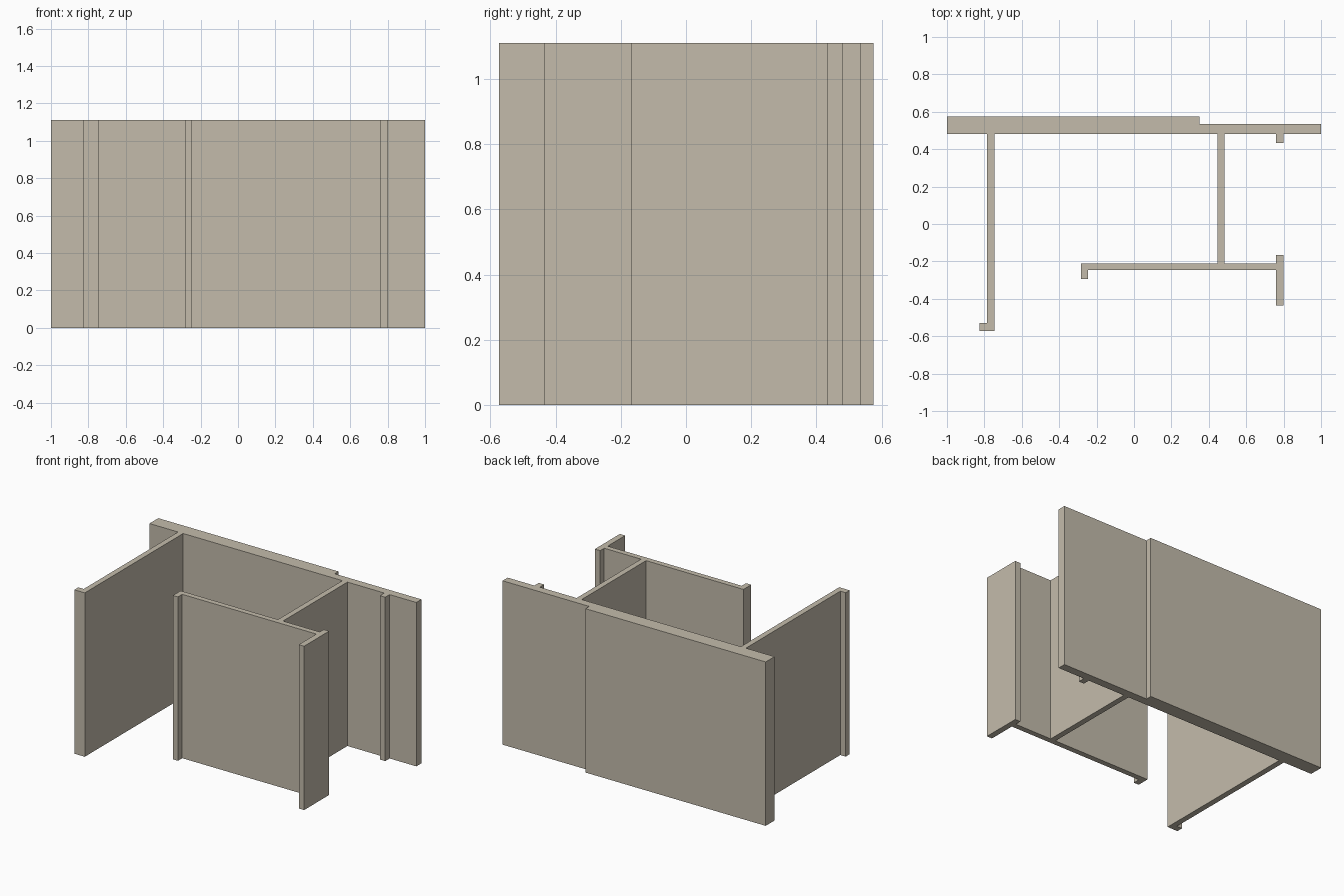
import bpy, bmesh

if "Cube" in bpy.data.objects:
    bpy.data.objects.remove(bpy.data.objects["Cube"])

HEIGHT = 1.11

stone = bpy.data.materials.new("warm_grey")
stone.diffuse_color = (0.55, 0.50, 0.41, 1)
stone.use_nodes = True
stone.node_tree.nodes["Principled BSDF"].inputs["Base Color"].default_value = stone.diffuse_color

# Floor plan of the connected walls, counter-clockwise
plan = [
    (-1, 0.575), (-1, 0.48),                                    # back wall, left end
    (-0.785, 0.48), (-0.785, -0.53), (-0.825, -0.53),           # left wall with foot
    (-0.825, -0.573), (-0.747, -0.573), (-0.747, 0.48),
    (0.446, 0.48), (0.446, -0.21),                              # cross wall, left face
    (-0.283, -0.21), (-0.283, -0.293), (-0.245, -0.293),        # front wall with lip
    (-0.245, -0.247), (0.76, -0.247),
    (0.76, -0.435), (0.80, -0.435), (0.80, -0.167),             # end cap
    (0.76, -0.167), (0.76, -0.21),
    (0.484, -0.21), (0.484, 0.48),                              # cross wall, right face
    (0.76, 0.48), (0.76, 0.433), (0.80, 0.433), (0.80, 0.48),   # door stub
    (1, 0.48), (1, 0.535), (0.35, 0.535), (0.35, 0.575),        # thin back wall and step
]


def extrude_plan(name, points, height, material):
    bm = bmesh.new()
    base = bm.faces.new([bm.verts.new((x, y, 0)) for x, y in points])
    top = bmesh.ops.extrude_face_region(bm, geom=[base], use_keep_orig=True)["geom"]
    verts = [g for g in top if isinstance(g, bmesh.types.BMVert)]
    bmesh.ops.translate(bm, verts=verts, vec=(0, 0, height))
    bmesh.ops.recalc_face_normals(bm, faces=bm.faces)
    mesh = bpy.data.meshes.new(name)
    bm.to_mesh(mesh)
    bm.free()
    mesh.materials.append(material)
    obj = bpy.data.objects.new(name, mesh)
    bpy.context.collection.objects.link(obj)
    return obj


# All walls as one clean solid
extrude_plan("room_walls", plan, HEIGHT, stone)
